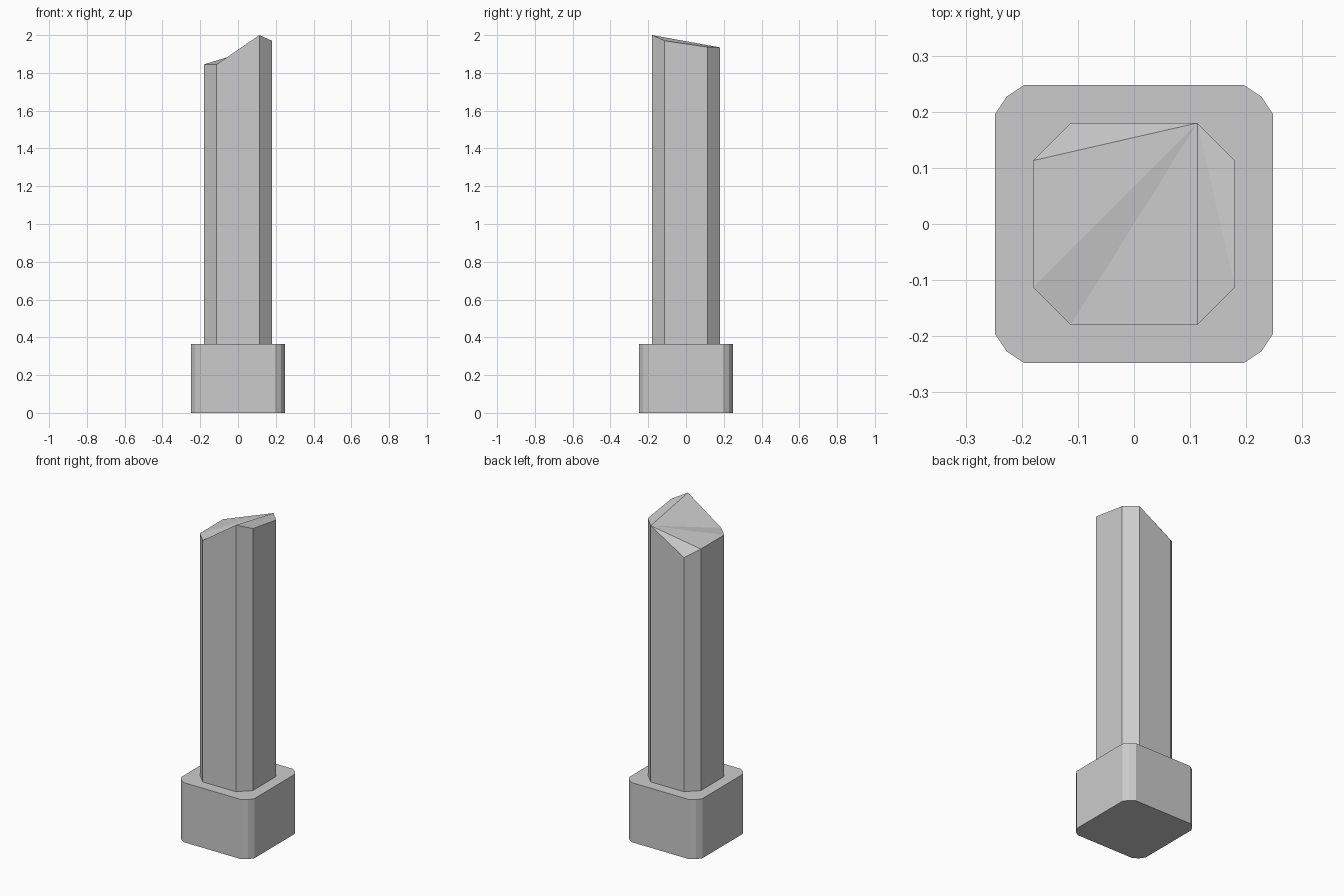
import bpy, bmesh

if "Cube" in bpy.data.objects:
    bpy.data.objects.remove(bpy.data.objects["Cube"])


def make_prism(name, outline, bottom, tops, fan=False):
    """Vertical prism over an outline, with its own top height per corner."""
    bm = bmesh.new()
    low = [bm.verts.new((x, y, bottom)) for x, y in outline]
    high = [bm.verts.new((x, y, z)) for (x, y), z in zip(outline, tops)]
    n = len(outline)
    for i in range(n):
        j = (i + 1) % n
        bm.faces.new((low[i], low[j], high[j], high[i]))
    bm.faces.new(low[::-1])
    if fan:
        for i in range(1, n - 1):
            bm.faces.new((high[0], high[i], high[i + 1]))
    else:
        bm.faces.new(high)
    mesh = bpy.data.meshes.new(name)
    bm.to_mesh(mesh)
    bm.free()
    obj = bpy.data.objects.new(name, mesh)
    bpy.context.collection.objects.link(obj)
    return obj


def around(corner):
    """Repeat one corner's points (counter-clockwise) around all four corners."""
    pts, out = list(corner), []
    for _ in range(4):
        out += pts
        pts = [(-y, x) for x, y in pts]
    return out


# square base with two-step rounded corners
base_outline = around([(0.248, 0.195), (0.227, 0.227), (0.195, 0.248)])
make_prism("base", base_outline, 0.0, [0.365] * len(base_outline))

# chamfered shaft with a broken, slanted top (starting at the back right corner)
shaft_outline = around([(0.18, 0.113), (0.113, 0.18)])
shaft_outline = shaft_outline[1:] + shaft_outline[:1]
break_heights = [1.935, 1.80, 1.845, 1.845, 1.845, 2.0, 1.97, 1.937]
make_prism("broken_shaft", shaft_outline, 0.365, break_heights, fan=True)
